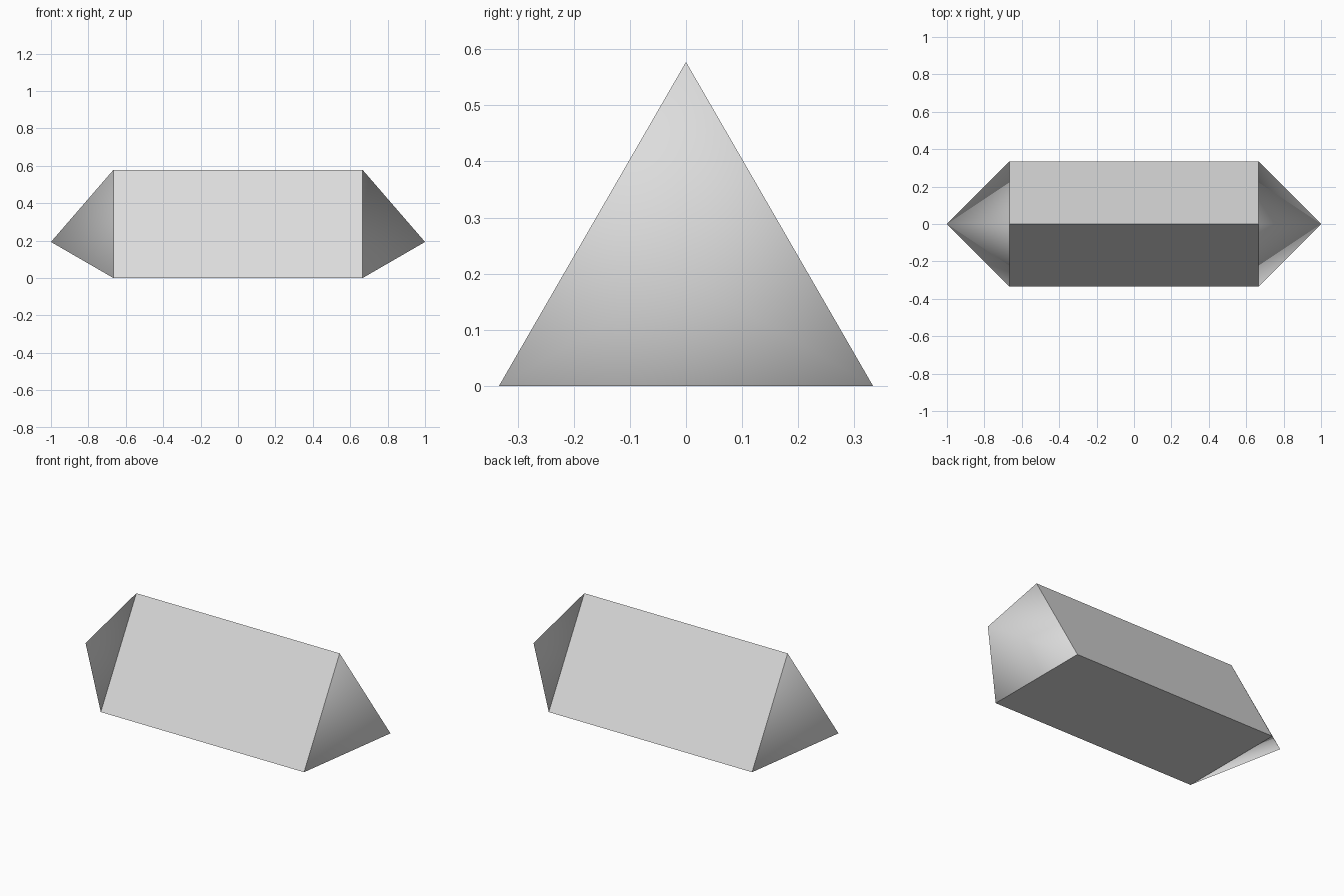
import bpy
import bmesh
import math

old = bpy.data.objects.get("Cube")
if old:
    bpy.data.objects.remove(old, do_unlink=True)

HALF_BODY = 2 / 3                  # half length of the straight body
TIP = 1.0                          # distance of each point from the centre
RADIUS = 2 / 3 / math.sqrt(3)      # corner distance from the prism axis
AXIS_Z = RADIUS / 2                # axis height, so the base rests on the ground

grey = bpy.data.materials.new("light_grey")
grey.use_nodes = True
colour = (0.72, 0.72, 0.72, 1)
grey.diffuse_color = colour
grey.node_tree.nodes["Principled BSDF"].inputs["Base Color"].default_value = colour


def triangle(bm, x):
    """Equilateral ring around the long axis, one corner pointing up."""
    angles = [math.tau * i / 3 for i in range(3)]
    return [bm.verts.new((x, RADIUS * math.sin(a), AXIS_Z + RADIUS * math.cos(a)))
            for a in angles]


def finish(bm, name, smooth):
    for face in bm.faces:
        face.smooth = smooth
    mesh = bpy.data.meshes.new(name)
    bm.to_mesh(mesh)
    bm.free()
    mesh.materials.append(grey)
    obj = bpy.data.objects.new(name, mesh)
    bpy.context.collection.objects.link(obj)


# Straight triangular body, flat sided and open at the ends
bm = bmesh.new()
right_ring, left_ring = triangle(bm, -HALF_BODY), triangle(bm, HALF_BODY)
for i in range(3):
    j = (i + 1) % 3
    bm.faces.new((right_ring[i], right_ring[j], left_ring[j], left_ring[i]))
bmesh.ops.recalc_face_normals(bm, faces=bm.faces)
finish(bm, "prism_body", False)

# Pointed caps, smoothly shaded across their three sides
for name, side in (("left_point", 1), ("right_point", -1)):
    bm = bmesh.new()
    ring = triangle(bm, side * HALF_BODY)
    apex = bm.verts.new((side * TIP, 0, AXIS_Z))
    for i in range(3):
        corners = [ring[i], ring[(i + 1) % 3], apex]
        bm.faces.new(corners if side > 0 else corners[::-1])
    bm.normal_update()
    # Make every side face away from the axis
    for face in bm.faces:
        if face.normal.x * side < 0:
            face.normal_flip()
    finish(bm, name, True)
